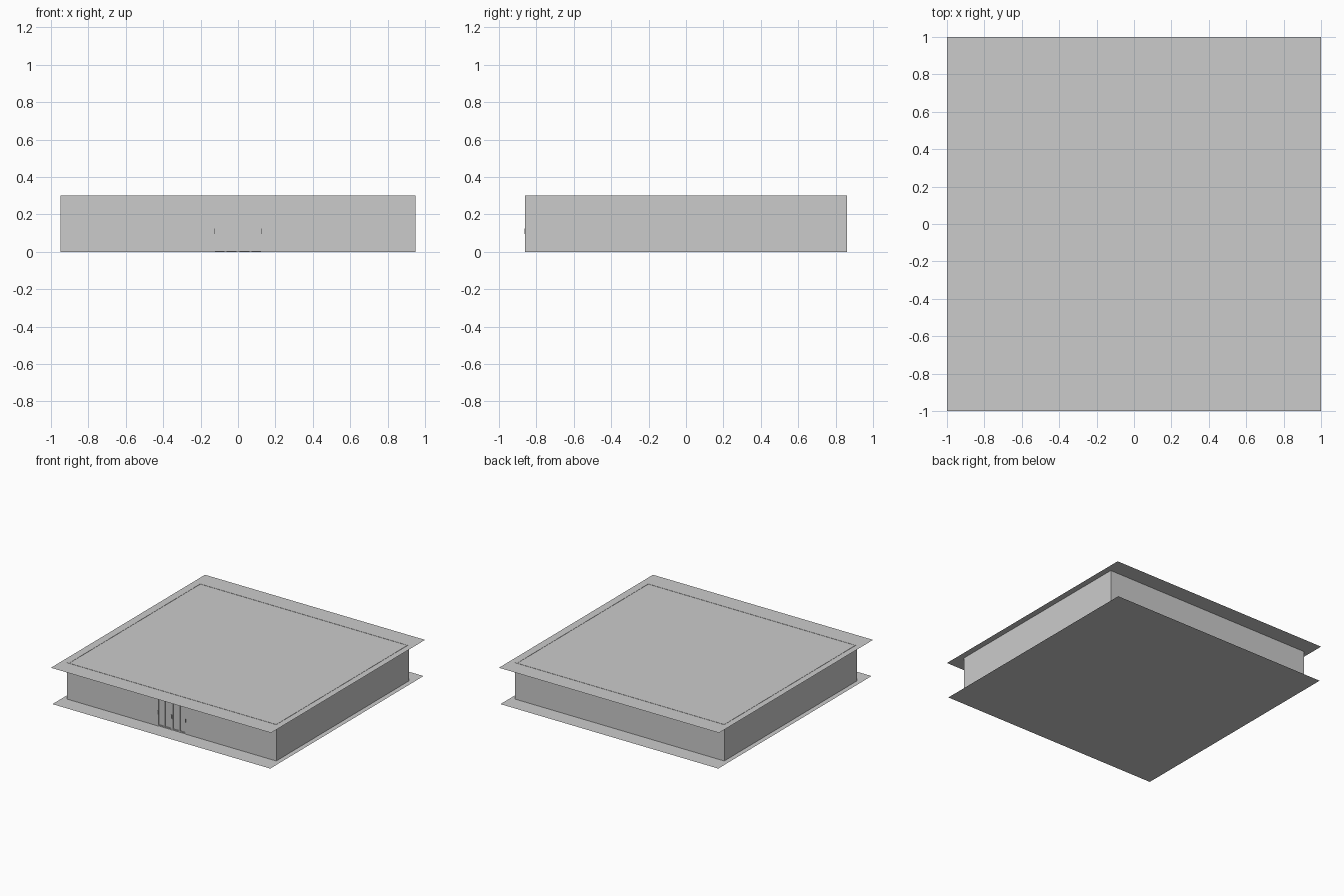
import bpy, bmesh

if "Cube" in bpy.data.objects:
    bpy.data.objects.remove(bpy.data.objects["Cube"])

WX, WY, T, H = 0.95, 0.86, 0.016, 0.30   # wall half-sizes, thickness, height
DOOR_W, DOOR_H = 0.13, 0.252             # door half-width and height


def finish(name, bm):
    mesh = bpy.data.meshes.new(name)
    bm.to_mesh(mesh)
    bm.free()
    obj = bpy.data.objects.new(name, mesh)
    bpy.context.collection.objects.link(obj)
    return obj


def boxes(name, spans):
    """One object from axis-aligned boxes (x0, x1, y0, y1, z0, z1)."""
    bm = bmesh.new()
    for x0, x1, y0, y1, z0, z1 in spans:
        vs = bmesh.ops.create_cube(bm, size=1)["verts"]
        for v in vs:
            v.co.x = x1 if v.co.x > 0 else x0
            v.co.y = y1 if v.co.y > 0 else y0
            v.co.z = z1 if v.co.z > 0 else z0
    return finish(name, bm)


def sheets(name, rects, z):
    """Thin flat sheets (x0, x1, y0, y1) at height z."""
    bm = bmesh.new()
    for x0, x1, y0, y1 in rects:
        bm.faces.new([bm.verts.new((x, y, z)) for x, y in
                      ((x0, y0), (x1, y0), (x1, y1), (x0, y1))])
    return finish(name, bm)


# floor slab sheet
sheets("floor", [(-0.99, 0.99, -0.995, 0.995)], 0.0)

# ceiling: half-unit tiles with one long strip at the front
tiles = [(-1 + 0.5 * i, -0.5 + 0.5 * i, -0.5 + 0.5 * j, 0.5 * j)
         for i in range(4) for j in range(3)]
sheets("ceiling", tiles + [(-1, 1, -1, -0.5)], 0.298)

# side and back walls
boxes("side_walls", [(s * WX - T * (s > 0), s * WX + T * (s < 0), -WY, WY, 0, H)
                     for s in (-1, 1)])
boxes("back_wall", [(-WX + T, WX - T, WY - T, WY, 0, H)])

# front wall, open at the entrance
y0, y1 = -WY, -WY + T
boxes("front_wall", [(-WX + T, -DOOR_W, y0, y1, 0, H),
                     (DOOR_W, WX - T, y0, y1, 0, H),
                     (-DOOR_W, DOOR_W, y0, y1, DOOR_H, H)])

# entrance: two framed leaves, each with an intermediate stile
for side, name in ((-1, "left"), (1, "right")):
    def span(a, b, ya, yb, za, zb):
        xa, xb = sorted((side * a, side * b))
        return (xa, xb, ya, yb, za, zb)
    fy0, fy1 = y0 + 0.002, y0 + 0.013
    boxes(name + "_door_frame", [
        span(0.122, DOOR_W, fy0, fy1, 0, DOOR_H),
        span(0.062, 0.072, fy0, fy1, 0, DOOR_H),
        span(0.001, 0.008, fy0, fy1, 0, DOOR_H),
        span(0.001, DOOR_W, fy0, fy1, DOOR_H - 0.009, DOOR_H),
        span(0.001, DOOR_W, fy0, fy1, 0.001, 0.010)])
    boxes(name + "_door_pane", [
        span(0.001, DOOR_W, y0 + 0.008, y0 + 0.010, 0.001, DOOR_H)])
    boxes(name + "_door_handle", [
        span(0.002, 0.006, y0 - 0.003, fy0, 0.095, 0.125),
        span(0.124, 0.128, y0 - 0.003, fy0, 0.095, 0.125)])
